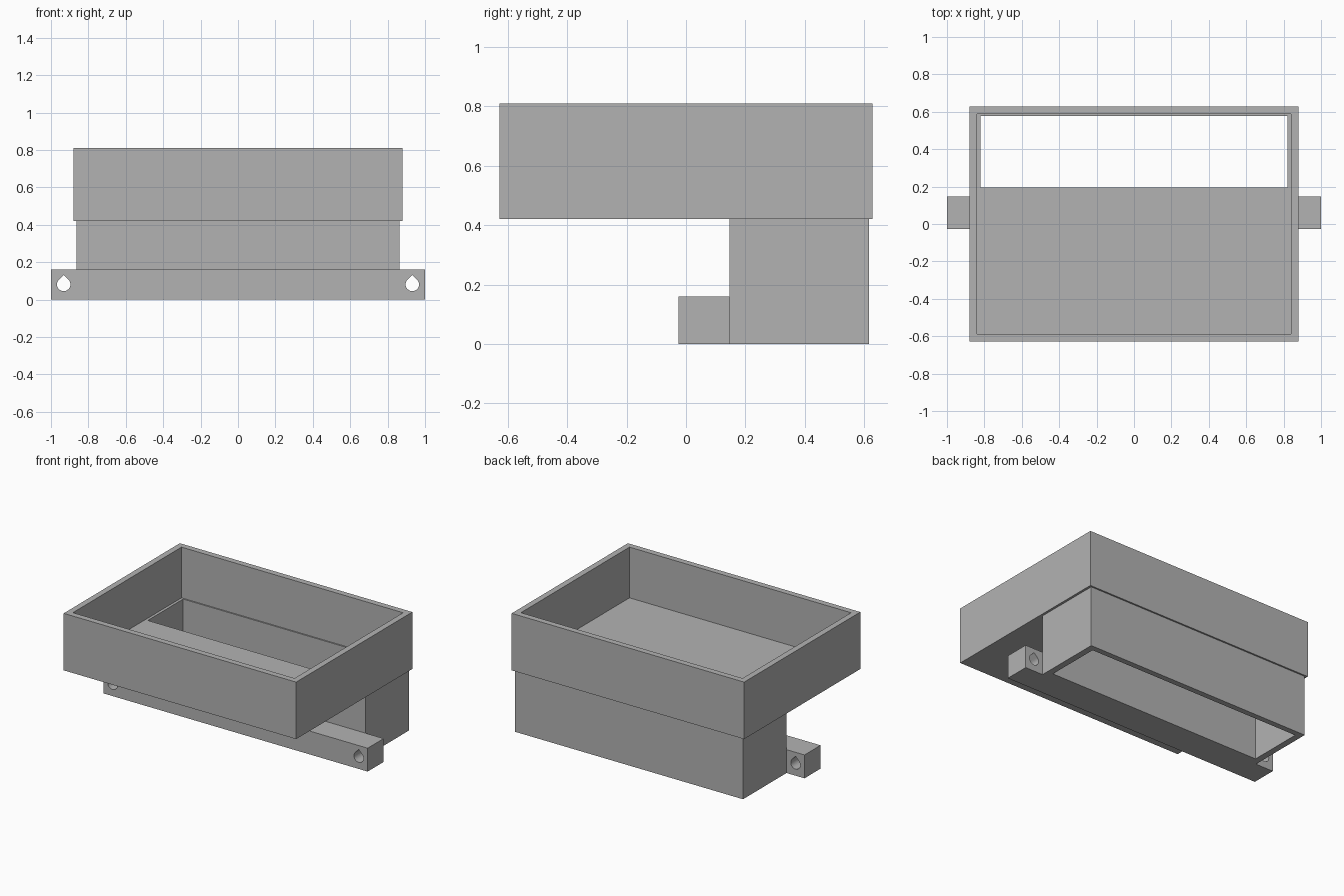
import bpy
import bmesh
from math import cos, sin, pi, radians

default = bpy.data.objects.get("Cube")
if default:
    bpy.data.objects.remove(default, do_unlink=True)

grey = bpy.data.materials.new("plain grey")
grey.use_nodes = True
grey.diffuse_color = (0.45, 0.45, 0.45, 1)
grey.node_tree.nodes["Principled BSDF"].inputs["Base Color"].default_value = grey.diffuse_color


def prism(name, outline, y0, y1):
    """Extrude an (x, z) outline from y0 to y1."""
    bm = bmesh.new()
    face = bm.faces.new([bm.verts.new((x, y0, z)) for x, z in outline])
    ext = bmesh.ops.extrude_face_region(bm, geom=[face])
    moved = [g for g in ext["geom"] if isinstance(g, bmesh.types.BMVert)]
    bmesh.ops.translate(bm, vec=(0, y1 - y0, 0), verts=moved)
    bmesh.ops.recalc_face_normals(bm, faces=bm.faces)
    mesh = bpy.data.meshes.new(name)
    bm.to_mesh(mesh)
    bm.free()
    mesh.materials.append(grey)
    obj = bpy.data.objects.new(name, mesh)
    bpy.context.scene.collection.objects.link(obj)
    return obj


def box(name, half_x, y0, y1, z0, z1):
    outline = [(-half_x, z0), (half_x, z0), (half_x, z1), (-half_x, z1)]
    return prism(name, outline, y0, y1)


def cut(obj, *cutters):
    """Subtract the cutters, bake the result and discard the cutters."""
    for cutter in cutters:
        cutter.hide_render = True
        mod = obj.modifiers.new("cut", 'BOOLEAN')
        mod.operation = 'DIFFERENCE'
        mod.solver = 'EXACT'
        mod.object = cutter
    graph = bpy.context.evaluated_depsgraph_get()
    graph.update()
    mesh = bpy.data.meshes.new_from_object(obj.evaluated_get(graph))
    obj.modifiers.clear()
    obj.data = mesh
    for cutter in cutters:
        bpy.data.objects.remove(cutter, do_unlink=True)


RIM_Z, FLOOR_Z, TRAY_Z = 0.81, 0.463, 0.42
TRAY_X, TRAY_Y, WALL = 0.88, 0.628, 0.041
CHUTE_FRONT, CHUTE_BACK, CHUTE_X = 0.147, 0.617, 0.864
OPEN_X, OPEN_FRONT, OPEN_BACK = 0.82, 0.195, 0.578

# Open tray with a slot through the back of its floor
tray = box("tray", TRAY_X, -TRAY_Y, TRAY_Y, TRAY_Z, RIM_Z)
cut(tray,
    box("tray_cavity", TRAY_X - WALL, WALL - TRAY_Y, TRAY_Y - WALL, FLOOR_Z, 1),
    box("floor_slot", OPEN_X, OPEN_FRONT, OPEN_BACK, 0.3, 0.6))

# Hollow chute below the slot, open at both ends
chute = box("chute", CHUTE_X, CHUTE_FRONT, CHUTE_BACK, 0, TRAY_Z)
cut(chute, box("chute_cavity", OPEN_X, OPEN_FRONT, OPEN_BACK, -0.1, 0.6))

# Mounting bar with a teardrop screw hole near each end
HOLE_X, HOLE_Z, RADIUS = 0.932, 0.081, 0.036
bar = box("mounting_bar", 1, -0.026, CHUTE_FRONT, 0, 0.16)
holes = []
for side in (-1, 1):
    angles = [radians(135) + i * 1.5 * pi / 24 for i in range(25)]
    drop = [(side * HOLE_X + RADIUS * cos(a), HOLE_Z + RADIUS * sin(a)) for a in angles]
    drop.append((side * HOLE_X, HOLE_Z + RADIUS * 2 ** 0.5))
    holes.append(prism("screw_hole", drop, -0.2, 0.4))
cut(bar, *holes)
